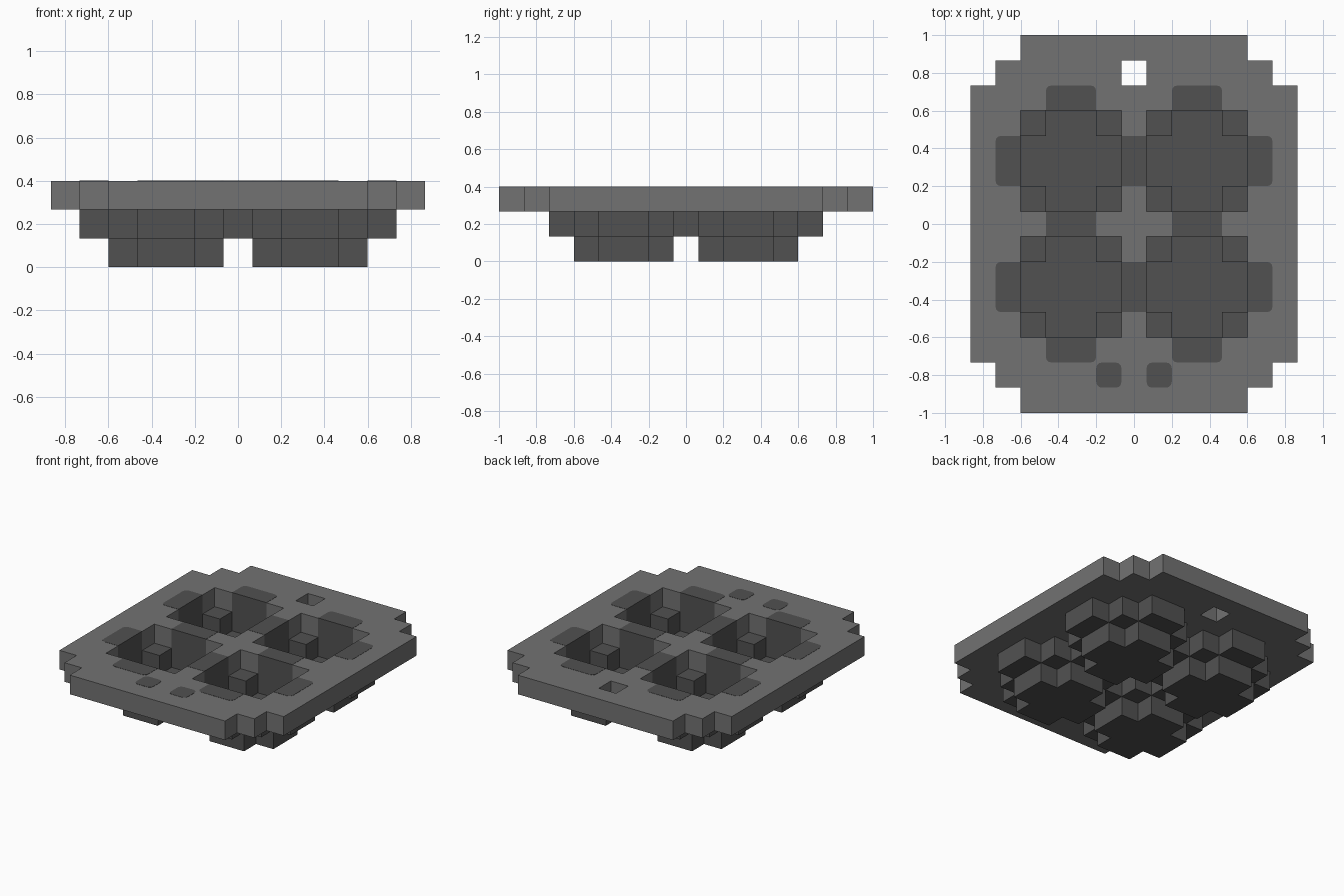
import bpy
import bmesh
from mathutils import Vector

cube = bpy.data.objects.get("Cube")
if cube:
    bpy.data.objects.remove(cube)

U = 2 / 15  # edge length of one block


def material(name, value):
    mat = bpy.data.materials.new(name)
    mat.use_nodes = True
    color = (value, value, value, 1)
    mat.diffuse_color = color
    mat.node_tree.nodes["Principled BSDF"].inputs["Base Color"].default_value = color
    return mat


light = material("light grey", 0.17)
dark = material("dark grey", 0.083)


def finish(bm, name, mats):
    mesh = bpy.data.meshes.new(name)
    bm.to_mesh(mesh)
    bm.free()
    for mat in mats:
        mesh.materials.append(mat)
    obj = bpy.data.objects.new(name, mesh)
    bpy.context.collection.objects.link(obj)


def mirrored(cells):
    return {(i * sx, j * sy) for i, j in cells for sx in (1, -1) for sy in (1, -1)}


def block(i0, i1, j0, j1):
    return {(i, j) for i in range(i0, i1 + 1) for j in range(j0, j1 + 1)}


# Plan of one cup, mirrored into four
opening = mirrored(block(1, 4, 1, 4))
floor = mirrored(block(2, 3, 1, 4) | block(1, 4, 2, 3))
arms = mirrored(block(0, 5, 2, 3) | block(2, 3, 0, 5))
collar = (opening | arms) - floor

# Plate with stepped corners, cup openings and a hanging hole
plate = block(-6, 6, -5, 5) | block(-5, 5, -6, 6) | block(-4, 4, -7, 7)
plate -= opening | {(0, 6)}

filled = set()
for level, cells in enumerate((floor, collar, plate)):
    filled |= {(i, j, level) for i, j in cells}


def skin(name, levels, mats, rule):
    """Outer faces of the blocks on the given levels, merged where flat."""
    bm = bmesh.new()
    for cell in sorted(filled):
        if cell[2] not in levels:
            continue
        for axis in range(3):
            for sign in (1, -1):
                normal = [0, 0, 0]
                normal[axis] = sign
                if tuple(c + n for c, n in zip(cell, normal)) in filled:
                    continue
                n = Vector(normal)
                a = Vector([float(k == (axis + 1) % 3) for k in range(3)])
                b = n.cross(a)
                mid = Vector((cell[0], cell[1], cell[2] + 0.5)) + n / 2
                corners = (-a - b, a - b, a + b, b - a)
                face = bm.faces.new([bm.verts.new((mid + c / 2) * U) for c in corners])
                face.material_index = rule(cell, normal)
    bmesh.ops.remove_doubles(bm, verts=bm.verts, dist=U / 100)
    bmesh.ops.dissolve_limit(bm, angle_limit=0.01, verts=bm.verts, edges=bm.edges,
                             delimit={'MATERIAL'})
    finish(bm, name, mats)


# Plate walls beside the cup arms are dark
skin("top_plate", {2}, (light, dark),
     lambda cell, normal: int(cell[:2] in arms and normal[2] == 0))
skin("cups", {0, 1}, (dark,), lambda cell, normal: 0)


def patch(name, i0, i1, j0, j1, rounded):
    """Thin dark inlay on the plate; rounded picks corners by direction."""
    lo, hi = Vector((i0 - 0.5, j0 - 0.5)) * U, Vector((i1 + 0.5, j1 + 0.5)) * U
    centre, size = (lo + hi) / 2, hi - lo
    bm = bmesh.new()
    bmesh.ops.create_cube(bm, size=1)
    for v in bm.verts:
        v.co = (centre.x + v.co.x * size.x, centre.y + v.co.y * size.y,
                3 * U + v.co.z * 0.003)
    edges = []
    for e in bm.edges:
        d = e.verts[0].co - e.verts[1].co
        mid = (e.verts[0].co + e.verts[1].co).xy / 2 - centre
        if abs(d.z) > 0.001 and rounded(mid):
            edges.append(e)
    if edges:
        bmesh.ops.bevel(bm, geom=edges, offset=0.03, segments=3, profile=0.5,
                        affect='EDGES')
    finish(bm, name, (dark,))


# Inlays around the cups, rounded at their outer ends
for s, side in ((1, "left"), (-1, "right")):
    for t, end in ((1, "back"), (-1, "front")):
        i, j = sorted((2 * s, 3 * s)), sorted((2 * t, 3 * t))
        patch(f"{end}_{side}_side_inlay", 5 * s, 5 * s, *j, lambda m: m.x * s > 0)
        patch(f"{end}_{side}_end_inlay", *i, 5 * t, 5 * t, lambda m: m.y * t > 0)
    i = sorted((2 * s, 3 * s))
    patch(f"{side}_bridge_inlay", *i, 0, 0, lambda m: False)
    patch(f"{'back' if s > 0 else 'front'}_bridge_inlay", 0, 0, *i, lambda m: False)
    patch(f"{side}_dot_inlay", s, s, -6, -6, lambda m: True)
